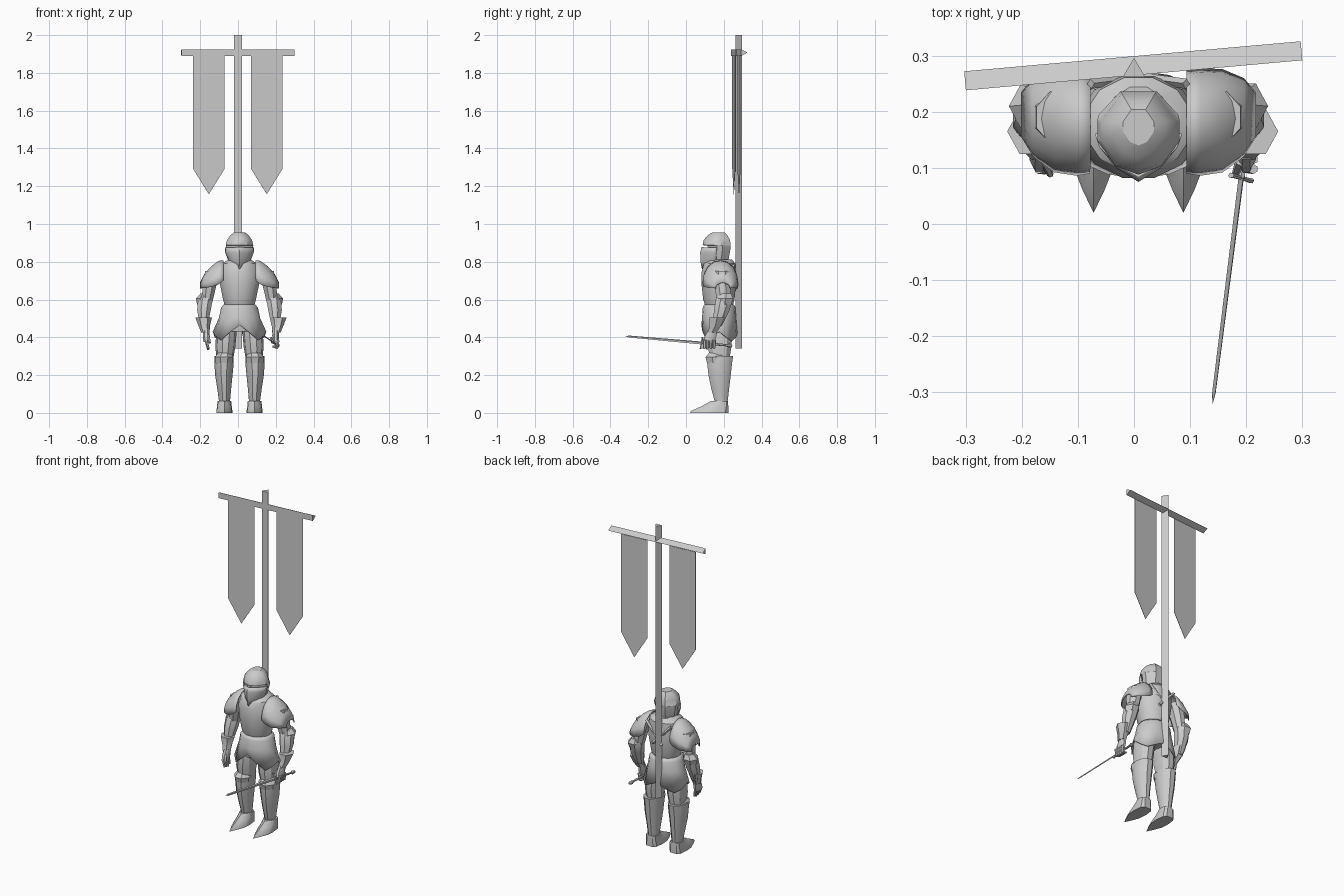
import bpy, bmesh
from math import sin, cos, pi, radians
from mathutils import Matrix, Vector

C = 0.008  # body centre line


def ngon(n, a0=0.0):
    return [(cos(a0 + 2 * pi * i / n), sin(a0 + 2 * pi * i / n)) for i in range(n)]


def loft(name, rings, prof, closed=True, matrix=None, thick=0, cap=True, angle=32, hem=None):
    """Skin a 2D profile through rings of (x, y, z, rx, ry)."""
    bm = bmesh.new()
    rows = [[bm.verts.new((x + px * rx, y + py * ry, z)) for px, py in prof]
            for x, y, z, rx, ry in rings]
    n = len(prof)
    for a, b in zip(rows, rows[1:]):
        for i in range(n if closed else n - 1):
            j = (i + 1) % n
            bm.faces.new((a[i], a[j], b[j], b[i]))
    if closed and cap:
        bm.faces.new(rows[0])
        bm.faces.new(rows[-1])
    if hem:
        for v, z in zip(rows[-1], hem):
            v.co.z = z
    if matrix:
        bm.transform(matrix)
    bmesh.ops.recalc_face_normals(bm, faces=bm.faces)
    me = bpy.data.meshes.new(name)
    bm.to_mesh(me)
    bm.free()
    me.shade_smooth()
    me.set_sharp_from_angle(angle=radians(angle))
    ob = bpy.data.objects.new(name, me)
    bpy.context.collection.objects.link(ob)
    if thick:
        m = ob.modifiers.new("Thickness", 'SOLIDIFY')
        m.thickness = thick
    return ob


def rod(name, p, q, r1, r2, n=6):
    p, q = Vector(p), Vector(q)
    d = q - p
    m = Matrix.Translation(p) @ d.to_track_quat('Z', 'Y').to_matrix().to_4x4()
    return loft(name, [(0, 0, 0, r1, r1), (0, 0, d.length, r2, r2)], ngon(n), matrix=m)


round8, round12 = ngon(8, pi / 8), ngon(12, pi / 12)

# Banner pole, crossbar and pennants
tri = [(-0.02, -0.002), (0.02, -0.002), (0, 0.032)]
loft("banner_pole", [(0, 0.264, 0.34, 1, 1), (0, 0.264, 2.0, 1, 1)], tri)
swing = Matrix.Translation((0, 0.267, 1.9075)) @ Matrix.Rotation(radians(5.1), 4, 'Z')
loft("crossbar", [(0, 0, -0.301, 0.88, 1), (0, 0, 0.301, 0.88, 1)], tri,
     matrix=swing @ Matrix.Rotation(pi / 2, 4, 'Y'))
for side, x in (("left", -0.155), ("right", 0.153)):
    flag = [(-0.084, -0.018), (0.084, -0.018), (0.084, -0.615), (0, -0.75), (-0.084, -0.615)]
    loft("pennant_" + side, [(x, 0, -0.001, 1, 1), (x, 0, 0.001, 1, 1)], flag,
         matrix=swing @ Matrix.Rotation(pi / 2, 4, 'X'))

# Helmet with recessed eye slit and pointed visor
head = [(0, -1), (0.55, -0.8), (1, -0.2), (1, 0.3), (0.45, 1),
        (-0.45, 1), (-1, 0.3), (-1, -0.2), (-0.55, -0.8)]
loft("helmet", [(C, 0.165, 0.76, 0.042, 0.045), (C, 0.168, 0.80, 0.055, 0.055),
                (C, 0.176, 0.872, 0.071, 0.06), (C, 0.175, 0.885, 0.072, 0.061),
                (C, 0.162, 0.888, 0.073, 0.074), (C, 0.163, 0.915, 0.066, 0.07),
                (C, 0.168, 0.942, 0.047, 0.05), (C, 0.172, 0.956, 0.028, 0.032)], head)
loft("visor", [(C, 0.160, 0.763, 0.028, 0.071), (C, 0.160, 0.80, 0.052, 0.078),
               (C, 0.162, 0.85, 0.071, 0.082), (C, 0.162, 0.876, 0.073, 0.074)],
     [(-1, 0), (-0.9, -0.3), (-0.5, -0.72), (0, -1), (0.5, -0.72), (0.9, -0.3), (1, 0)],
     closed=False, thick=0.005)

# Breastplate, collar and waist
loft("breastplate", [(C, 0.175, 0.565, 0.08, 0.074), (C, 0.174, 0.60, 0.09, 0.086),
                     (C, 0.173, 0.68, 0.107, 0.094), (C, 0.173, 0.745, 0.111, 0.094),
                     (C, 0.178, 0.79, 0.098, 0.086), (C, 0.18, 0.812, 0.06, 0.066)], round12)
loft("neck", [(C, 0.175, 0.79, 0.042, 0.045), (C, 0.17, 0.84, 0.04, 0.042)], round8)
for s in (-1, 1):
    rod("back_strap", (C + s * 0.085, 0.25, 0.78), (C - s * 0.03, 0.265, 0.66), 0.009, 0.009, 4)

# Armoured skirt with a pointed hem
ring16 = [(sin(2 * pi * i / 16), -cos(2 * pi * i / 16)) for i in range(16)]
half = [0.465, 0.425, 0.385, 0.41, 0.43, 0.40, 0.38, 0.40, 0.425]
loft("skirt", [(C, 0.175, 0.575, 0.083, 0.078), (C, 0.176, 0.555, 0.098, 0.088),
               (C, 0.176, 0.50, 0.110, 0.091), (C, 0.177, 0.43, 0.142, 0.096)],
     ring16, cap=False, thick=0.005, hem=half + half[-2:0:-1])
loft("hips", [(C, 0.18, 0.56, 0.08, 0.07), (C, 0.18, 0.50, 0.095, 0.075),
              (C, 0.18, 0.43, 0.085, 0.065)], round12)

# Legs, greaves, shoes and shoulder plates
foot = [(0, -1), (0.45, -0.62), (0.9, -0.15), (1, 0.3), (0.85, 0.85), (0.5, 1),
        (-0.5, 1), (-0.85, 0.85), (-1, 0.3), (-0.9, -0.15), (-0.45, -0.62)]
arch = [(sin(pi * i / 8), -cos(pi * i / 8)) for i in range(9)]
for side, s in (("left", -1), ("right", 1)):
    x = lambda d: C + s * d
    loft("thigh_" + side, [(x(0.062), 0.18, 0.49, 0.05, 0.055), (x(0.070), 0.18, 0.42, 0.054, 0.068),
                           (x(0.075), 0.178, 0.35, 0.053, 0.066), (x(0.078), 0.18, 0.27, 0.042, 0.05)], ngon(10))
    loft("greave_" + side, [(x(0.082), 0.18, 0.30, 0.051, 0.073), (x(0.082), 0.178, 0.26, 0.051, 0.069),
                            (x(0.083), 0.178, 0.20, 0.046, 0.062), (x(0.081), 0.181, 0.13, 0.037, 0.05),
                            (x(0.079), 0.187, 0.05, 0.028, 0.034)], ngon(10), angle=40)
    loft("knee_plate_" + side, [(x(0.079), 0.16, 0.325, 0.032, 0.035), (x(0.082), 0.165, 0.295, 0.053, 0.067),
                                (x(0.082), 0.165, 0.265, 0.048, 0.058)], round8)
    loft("shoe_" + side, [(x(0.080), 0.122, 0, 0.042, 0.102), (x(0.080), 0.127, 0.012, 0.042, 0.097),
                          (x(0.080), 0.153, 0.035, 0.039, 0.071), (x(0.080), 0.178, 0.064, 0.036, 0.044)], foot)
    to_side = Matrix(((0, 0, s, C), (0, 1, 0, 0), (1, 0, 0, 0), (0, 0, 0, 1)))
    loft("shoulder_plate_" + side,
         [(0.70, 0.182, 0.086, 0.108, 0.092), (0.682, 0.182, 0.11, 0.123, 0.096),
          (0.668, 0.184, 0.15, 0.108, 0.092), (0.662, 0.19, 0.188, 0.071, 0.07),
          (0.66, 0.195, 0.209, 0.03, 0.04)], arch, closed=False, matrix=to_side, thick=0.005, angle=45)

    # Arms: sleeve, elbow, forearm and flared gauntlet
    loft("upper_arm_" + side, [(x(0.14), 0.19, 0.75, 0.045, 0.05), (x(0.158), 0.192, 0.68, 0.04, 0.047),
                               (x(0.173), 0.20, 0.58, 0.03, 0.036)], round8)
    loft("forearm_" + side, [(x(0.176), 0.205, 0.625, 0.03, 0.036), (x(0.181), 0.202, 0.60, 0.042, 0.048),
                             (x(0.188), 0.19, 0.545, 0.039, 0.045), (x(0.19), 0.165, 0.46, 0.022, 0.027)], round8)
    loft("elbow_plate_" + side, [(x(0.181), 0.212, 0.632, 0.026, 0.03), (x(0.187), 0.21, 0.605, 0.044, 0.047),
                                 (x(0.188), 0.205, 0.575, 0.037, 0.04)], ngon(6))
    out = 0.205 if s > 0 else 0.19
    loft("gauntlet_" + side, [(x(out), 0.165, 0.505, 0.044, 0.046), (x(out - 0.003), 0.155, 0.46, 0.03, 0.034),
                              (x(out - 0.01), 0.138, 0.425, 0.022, 0.027)], ngon(6), angle=20)

    # Hands: open on the left, closed around the grip on the right
    hx = x(out - 0.013)
    loft("palm_" + side, [(hx, 0.14, 0.435, 0.018, 0.026), (hx, 0.128, 0.40, 0.019, 0.034),
                          (hx, 0.122, 0.375, 0.015, 0.033)], round8)
    for i in range(4):
        y = 0.098 + i * 0.017
        if s < 0:
            rod("finger_left", (hx, y, 0.385), (hx + 0.012, y - 0.004, 0.342 - 0.004 * (i % 3)), 0.009, 0.006)
        else:
            rod("finger_right", (hx + 0.012, y, 0.385), (hx + 0.006, y, 0.343), 0.009, 0.008)
            rod("finger_tip_right", (hx + 0.008, y, 0.346), (hx - 0.018, y, 0.352), 0.008, 0.006)
    rod("thumb_" + side, (hx - s * 0.01, 0.112, 0.41), (hx - s * 0.02, 0.088, 0.37), 0.010, 0.006)

# Sword held forward in the right hand
guard = Vector((0.191, 0.082, 0.370))
aim = Vector((0.14, -0.32, 0.406)) - guard
frame = (Matrix.Translation(guard) @ aim.to_track_quat('Z', 'Y').to_matrix().to_4x4()
         @ Matrix.Rotation(radians(32), 4, 'Z'))
L = aim.length
loft("sword_blade", [(0, 0, 0, 0.004, 0.009), (0, 0, L - 0.02, 0.003, 0.006), (0, 0, L, 0.0006, 0.0008)],
     ngon(4), matrix=frame)
loft("sword_guard", [(0, 0, -0.035, 0.006, 0.005), (0, 0, -0.02, 0.004, 0.004), (0, 0, 0.02, 0.004, 0.004),
                     (0, 0, 0.035, 0.006, 0.005)], ngon(6), matrix=frame @ Matrix.Rotation(pi / 2, 4, 'X'))
loft("sword_grip", [(0, 0, 0, 0.007, 0.007), (0, 0, -0.14, 0.006, 0.006)], ngon(6), matrix=frame)
loft("sword_pommel", [(0, 0, -0.135, 0.006, 0.006), (0, 0, -0.148, 0.012, 0.012), (0, 0, -0.164, 0.006, 0.006)],
     ngon(6), matrix=frame)
